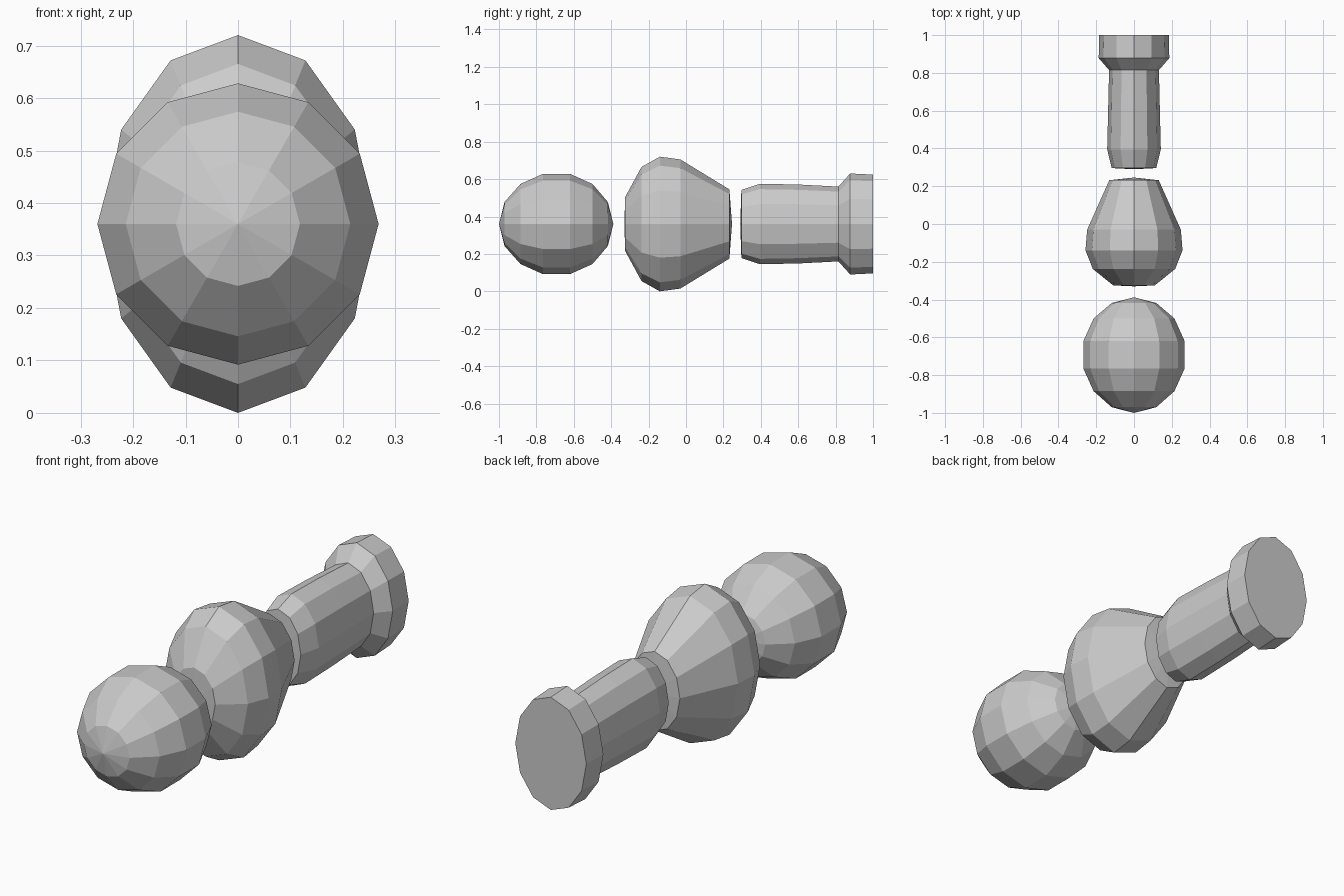
import bpy, bmesh, math

if "Cube" in bpy.data.objects:
    bpy.data.objects.remove(bpy.data.objects["Cube"])

CENTRE_Z = 0.36
SIDES = 12


def lathe(name, profile):
    """Faceted elliptical body along y from (y, x radius, z radius) rings; ends may be poles."""
    bm = bmesh.new()
    rings = []
    for y, rx, rz in profile:
        if rx == 0:
            rings.append([bm.verts.new((0, y, CENTRE_Z))])
            continue
        ring = []
        for i in range(SIDES):
            a = 2 * math.pi * i / SIDES
            ring.append(bm.verts.new((rx * math.sin(a), y, CENTRE_Z + rz * math.cos(a))))
        rings.append(ring)
    for a, b in zip(rings, rings[1:]):
        for i in range(SIDES):
            j = (i + 1) % SIDES
            corners = [a[i % len(a)], a[j % len(a)], b[j % len(b)], b[i % len(b)]]
            bm.faces.new(list(dict.fromkeys(corners)))
    # Flat cap where the profile ends in an open ring
    if len(rings[-1]) > 1:
        bm.faces.new(rings[-1])
    bmesh.ops.recalc_face_normals(bm, faces=bm.faces)
    mesh = bpy.data.meshes.new(name)
    bm.to_mesh(mesh)
    bm.free()
    obj = bpy.data.objects.new(name, mesh)
    bpy.context.collection.objects.link(obj)
    return obj


# Round ball at the front
lathe("front_ball", [
    (-1.0, 0, 0), (-0.97, 0.118, 0.118), (-0.885, 0.214, 0.214), (-0.765, 0.268, 0.268),
    (-0.62, 0.268, 0.268), (-0.50, 0.214, 0.214), (-0.418, 0.118, 0.118), (-0.388, 0, 0)])

# Tall egg-shaped middle, tapering backwards
lathe("middle_bulb", [
    (-0.33, 0, 0), (-0.325, 0.11, 0.145), (-0.238, 0.218, 0.305), (-0.14, 0.257, 0.36),
    (-0.03, 0.248, 0.345), (0.232, 0.131, 0.185), (0.246, 0, 0)])

# Rear handle with a flared, flat end
lathe("rear_handle", [
    (0.29, 0, 0), (0.296, 0.118, 0.182), (0.395, 0.142, 0.215), (0.60, 0.137, 0.211),
    (0.815, 0.132, 0.2), (0.878, 0.187, 0.27), (1.0, 0.184, 0.264)])
